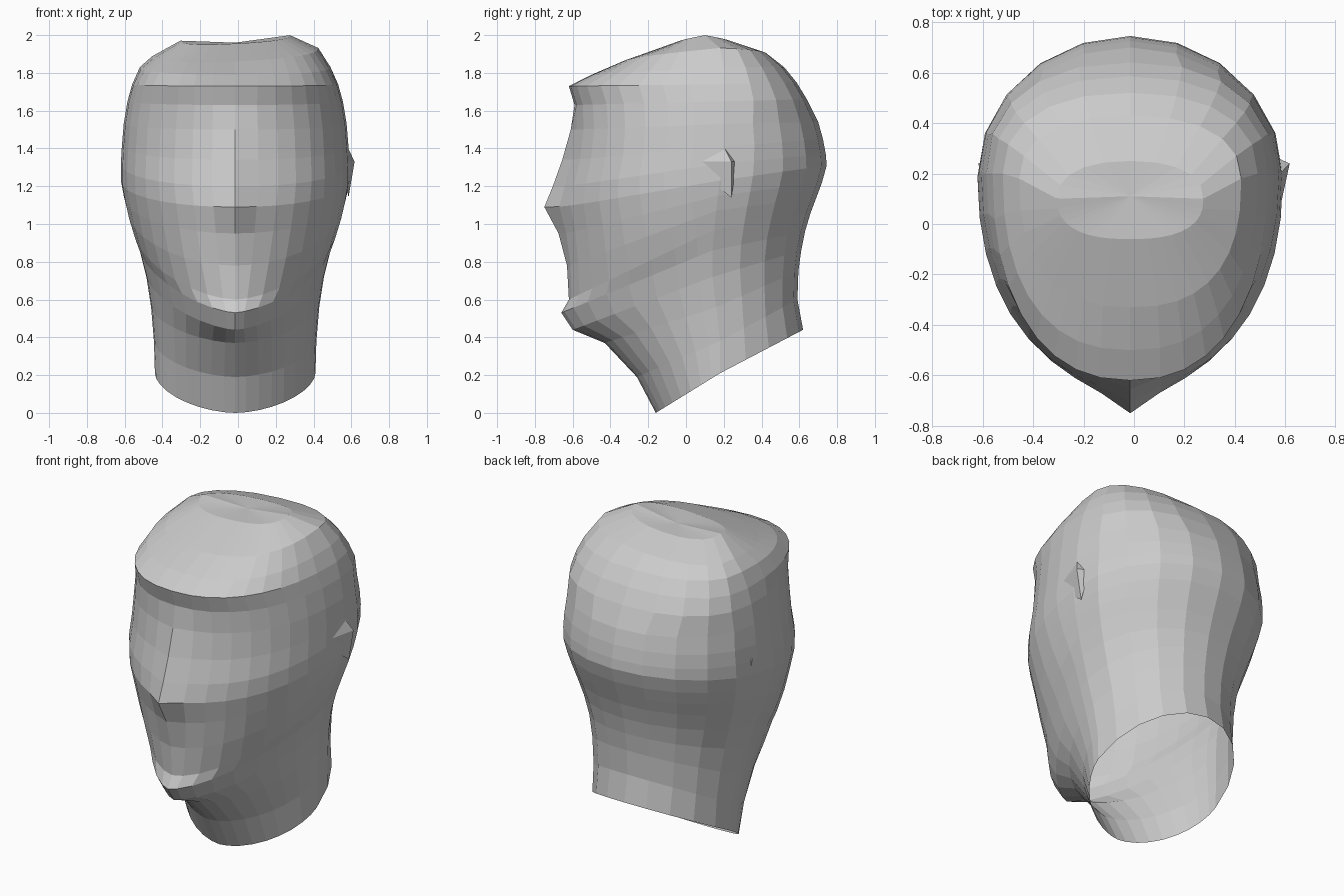
import bpy, math

CX = -0.015  # the head leans slightly to one side

# Tilted rings: front y,z | widest y,z | back y,z | half width | nose bump
RINGS = [
    (-0.16, 0.00, 0.18, 0.21, 0.62, 0.44, 0.425, 0),
    (-0.26, 0.19, 0.18, 0.38, 0.59, 0.60, 0.43, 0),
    (-0.43, 0.37, 0.16, 0.56, 0.595, 0.75, 0.445, 0),
    (-0.60, 0.44, 0.14, 0.72, 0.61, 0.86, 0.47, 0),
    (-0.66, 0.53, 0.14, 0.86, 0.63, 0.96, 0.505, 0),
    (-0.62, 0.60, 0.15, 0.97, 0.66, 1.06, 0.54, 0),
    (-0.63, 0.78, 0.16, 1.07, 0.69, 1.14, 0.57, 0.01),
    (-0.675, 0.95, 0.17, 1.15, 0.72, 1.22, 0.59, 0.05),
    (-0.75, 1.09, 0.18, 1.23, 0.745, 1.31, 0.605, 0.11),
    (-0.705, 1.20, 0.19, 1.32, 0.74, 1.37, 0.605, 0.08),
    (-0.655, 1.34, 0.20, 1.41, 0.725, 1.45, 0.60, 0.06),
    (-0.61, 1.50, 0.20, 1.53, 0.70, 1.54, 0.59, 0.03),
    (-0.59, 1.63, 0.20, 1.65, 0.64, 1.66, 0.57, 0),
    (-0.62, 1.73, 0.20, 1.74, 0.585, 1.75, 0.545, 0),
    (-0.50, 1.79, 0.20, 1.83, 0.52, 1.83, 0.505, 0),
    (-0.33, 1.86, 0.18, 1.91, 0.43, 1.90, 0.44, 0),
    (-0.06, 1.955, 0.10, 1.985, 0.25, 1.96, 0.29, 0),
]
# Front roundness of each ring: narrow chin, squarer brow and crown
ROUND = [1.75, 1.75, 1.65, 1.5, 1.5, 1.65, 1.85, 2, 2.1, 2.2, 2.2, 2.2,
         2.2, 2.3, 2.4, 2.5, 2.5]

# Fine steps over the face, coarse steps over the back
half = [i * 10 for i in range(9)] + [90, 108, 126, 144, 162, 180]
ANGLES = [math.radians(a) for a in half + [-a for a in half[-2:0:-1]]]
N = len(ANGLES)


def ring_point(r, n_front, a):
    yf, zf, ym, zm, yb, zb, w, bump = r
    s, c = math.sin(a), math.cos(a)
    n = n_front if c > 0 else (2.0 if zm < 1.6 else 2.3)
    x = w * math.copysign(abs(s) ** (2 / n), s)
    k = abs(c) ** (2 / n)
    if c > 0:
        y = ym + (yf + bump - ym) * k - bump * math.exp(-abs(x) / 0.12)
        z = zm + (zf - zm) * k
    else:
        y, z = ym + (yb - ym) * k, zm + (zb - zm) * k
    if zm > 1.88:
        z += 0.05 * x
    return (CX + x, y, z)


def make_mesh(name, verts, faces):
    me = bpy.data.meshes.new(name)
    me.from_pydata(verts, [], faces)
    me.update()
    ob = bpy.data.objects.new(name, me)
    bpy.context.collection.objects.link(ob)
    return ob


# Head, face and open neck as one loft
verts = [ring_point(r, n, a) for r, n in zip(RINGS, ROUND) for a in ANGLES]
faces = []
for i in range(len(RINGS) - 1):
    for j in range(N):
        k = (j + 1) % N
        faces.append((i * N + j, i * N + k, (i + 1) * N + k, (i + 1) * N + j))

# Slightly dished crown
verts.append((CX, 0.11, 1.96))
last = (len(RINGS) - 1) * N
faces += [(last + j, last + (j + 1) % N, len(verts) - 1) for j in range(N)]
make_mesh("head", verts, faces)

# Small ear flaps, mirrored
ear = make_mesh("ears", [
    (0.565, 0.00, 1.33), (0.57, 0.19, 1.43), (0.617, 0.24, 1.33),
    (0.585, 0.24, 1.14), (0.55, 0.27, 1.33)],
    [(0, 2, 1), (0, 3, 2), (1, 2, 4), (2, 3, 4), (0, 1, 4), (0, 4, 3)])
ear.modifiers.new("mirror", 'MIRROR')
